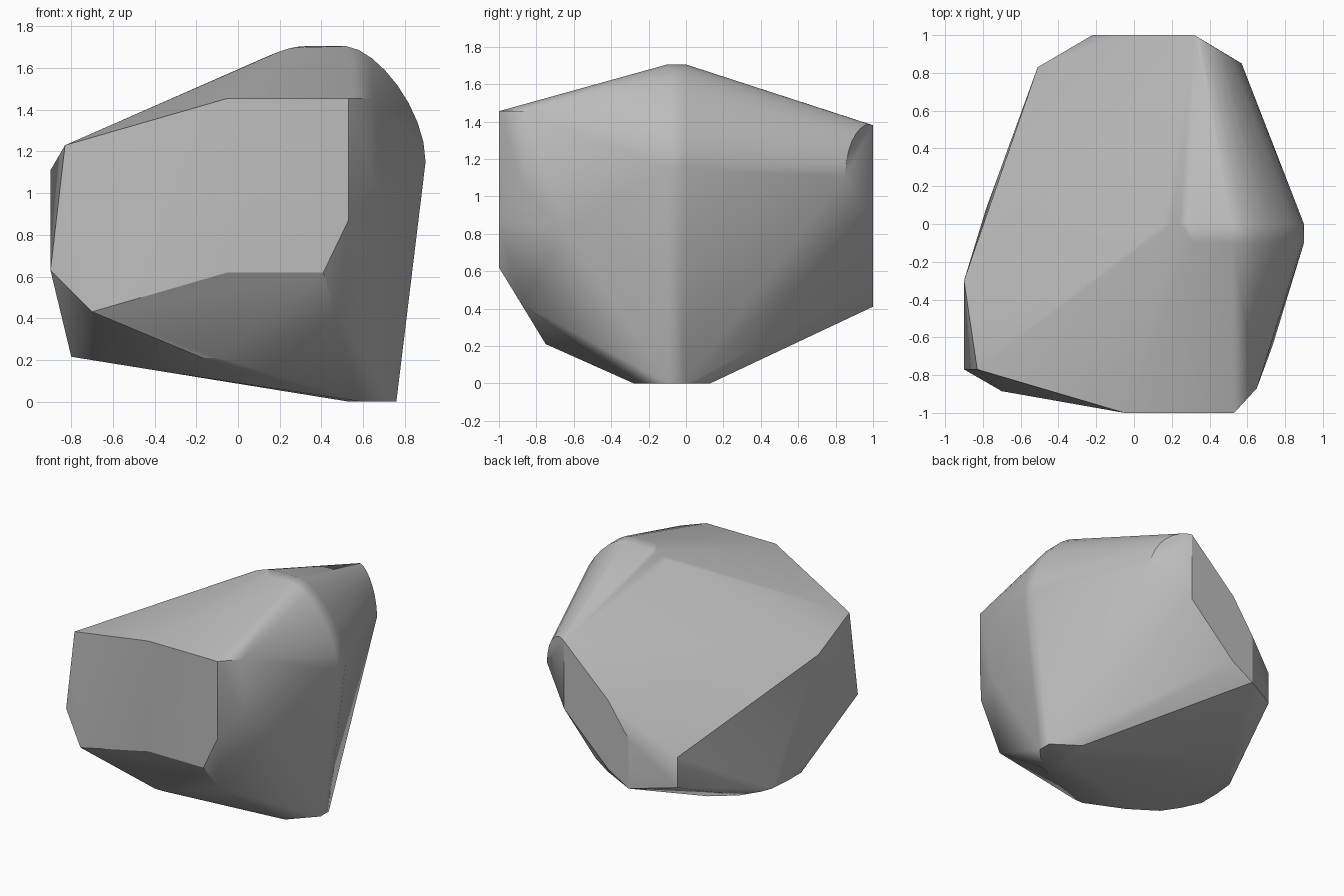
import bpy
import bmesh
import math
from mathutils import Vector
from mathutils.geometry import interpolate_bezier

cube = bpy.data.objects.get("Cube")
if cube:
    bpy.data.objects.remove(cube, do_unlink=True)


def make_material(name, colour):
    material = bpy.data.materials.new(name)
    material.diffuse_color = colour
    material.use_nodes = True
    for node in material.node_tree.nodes:
        if node.type == "BSDF_PRINCIPLED":
            node.inputs["Base Color"].default_value = colour
            node.inputs["Roughness"].default_value = 0.8
    return material


def at_depth(depth, outline):
    """Lift an x, z outline to the given y position."""
    return [(x, depth, z) for x, z in outline]


def arc(steps, *controls):
    """Points along a rounded edge."""
    return interpolate_bezier(*[Vector(c) for c in controls], steps)


def on_belly(outline):
    """Drop an x, y outline onto the tilted belly plane."""
    slope = .1617
    return [(x, y, slope * (.53 - x)) for x, y in outline]


# Flat front facet
front_facet = at_depth(-1, [(-.05, 1.455), (.53, 1.455), (.53, .87),
                            (.41, .62), (-.05, .62)])

# Lower front facet, leaning back under the front
lower_facet = [(-.7, -.885, .431), (.46, -.885, .431),
               (-.17, -.75, .21), (-.1, -.75, .21)]

# Corners beside the front: low side, then the upright bevel
front_corners = [(-.83, -.77, 1.23), (-.9, -.77, .63), (.65, -.87, 1.455),
                 (.65, -.87, 1.05), (.735, -.64, .82)]

# Rounded crest running over the middle of the stone
crest = []
for y in (-.1, 0):
    crest += arc(9, (.52, y, 1.705), (.67, y, 1.69),
                 (.9, y, 1.4), (.9, y, 1.15))
crest += arc(5, (.15, 0, 1.66), (.22, 0, 1.69), (.27, 0, 1.705), (.32, 0, 1.705))
crest += [(.32, -.1, 1.7)]

# Flat back facet
back_facet = at_depth(1, [(-.05, 1.03), (-.22, .78), (-.22, .41),
                          (-.05, .51), (.32, .87)])

# Bevelled back corners, one of them with a rounded top
back_corners = arc(9, (.32, 1, 1.38), (.4, .95, 1.41),
                   (.56, .855, 1.32), (.57, .85, 1.1))
back_corners += [(-.51, .83, .66), (-.51, .83, .43)]

# Side corner of the long sloping face
side_corner = [(-.9, -.3, 1.11)]

# Small resting patch and the rounded belly
resting_patch = [(.59, -.28, 0), (.76, -.1, 0), (.76, 0, 0),
                 (.57, .13, 0), (.53, -.1, 0)]
belly = on_belly([(-.38, -.54), (-.62, -.46), (-.72, -.36), (-.8, -.235),
                  (-.8, -.07), (-.78, .09), (-.74, .16), (-.63, .265),
                  (-.42, .34)])

# Wrap all facets in one convex skin
bm = bmesh.new()
for group in (front_facet, lower_facet, front_corners, crest, back_facet,
              back_corners, side_corner, resting_patch, belly):
    for point in group:
        bm.verts.new(point)
hull = bmesh.ops.convex_hull(bm, input=bm.verts)
leftover = {item for key in ("geom_interior", "geom_unused")
            for item in hull[key] if isinstance(item, bmesh.types.BMVert)}
bmesh.ops.delete(bm, geom=list(leftover), context="VERTS")
bmesh.ops.dissolve_limit(bm, angle_limit=math.radians(1),
                         verts=bm.verts, edges=bm.edges)
bmesh.ops.recalc_face_normals(bm, faces=bm.faces)

mesh = bpy.data.meshes.new("stone")
bm.to_mesh(mesh)
bm.free()
stone = bpy.data.objects.new("stone", mesh)
bpy.context.collection.objects.link(stone)
mesh.materials.append(make_material("stone grey", (.5, .5, .5, 1)))

# Crisp edges between facets, and broad facets kept flat
bpy.ops.object.select_all(action="DESELECT")
stone.select_set(True)
bpy.context.view_layer.objects.active = stone
bpy.ops.object.shade_smooth_by_angle(angle=math.radians(30))
weighting = stone.modifiers.new("flat facets", "WEIGHTED_NORMAL")
weighting.keep_sharp = True
